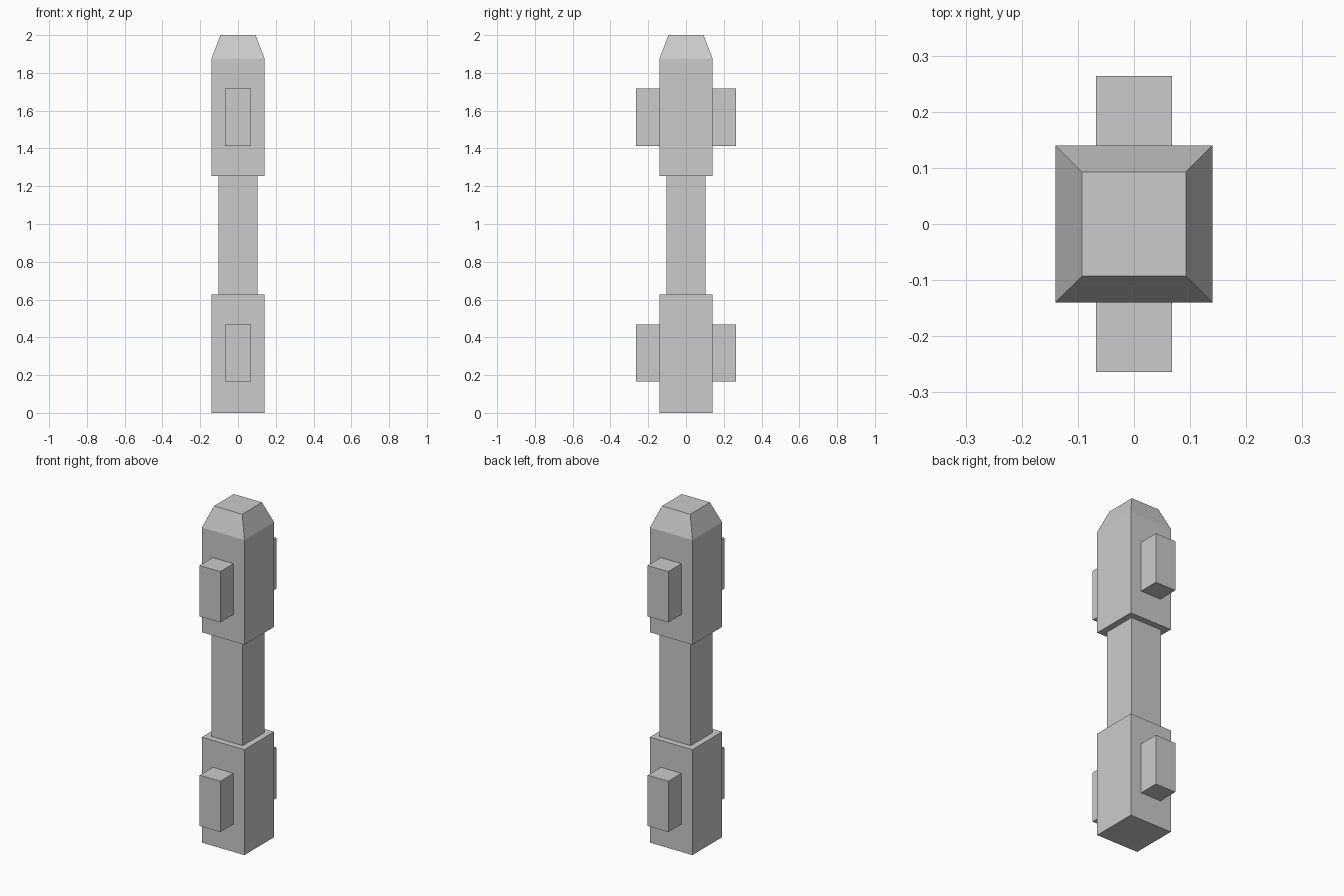
import bpy
import bmesh

if "Cube" in bpy.data.objects:
    bpy.data.objects.remove(bpy.data.objects["Cube"])


def square_loft(name, sections):
    """Square-section solid through (half_width, z) sections, capped at both ends."""
    bm = bmesh.new()
    rings = [[bm.verts.new((sx * h, sy * h, z))
              for sx, sy in ((-1, -1), (1, -1), (1, 1), (-1, 1))]
             for h, z in sections]
    bm.faces.new(rings[0][::-1])
    bm.faces.new(rings[-1])
    for low, high in zip(rings, rings[1:]):
        for i in range(4):
            j = (i + 1) % 4
            bm.faces.new((low[i], low[j], high[j], high[i]))
    return finish(name, bm)


def box(name, low, high):
    bm = bmesh.new()
    bmesh.ops.create_cube(bm, size=1)
    for v in bm.verts:
        v.co = [(a + b) / 2 + c * (b - a) for a, b, c in zip(low, high, v.co)]
    return finish(name, bm)


def finish(name, bm):
    mesh = bpy.data.meshes.new(name)
    bm.to_mesh(mesh)
    bm.free()
    obj = bpy.data.objects.new(name, mesh)
    bpy.context.collection.objects.link(obj)
    return obj


BODY, SHAFT, TIP = 0.14, 0.103, 0.093

# Stacked column: lower block, narrow shaft, upper block with tapered cap
square_loft("lower_block", [(BODY, 0), (BODY, 0.628)])
square_loft("shaft", [(SHAFT, 0.628), (SHAFT, 1.253)])
square_loft("upper_block", [(BODY, 1.253), (BODY, 1.877), (TIP, 2.0)])

# Lugs on the front and back of each block
for level, z in (("lower", 0.165), ("upper", 1.414)):
    for side, y0, y1 in (("front", -0.264, -BODY), ("back", BODY, 0.264)):
        box(f"{level}_{side}_lug", (-0.068, y0, z), (0.068, y1, z + 0.303))
